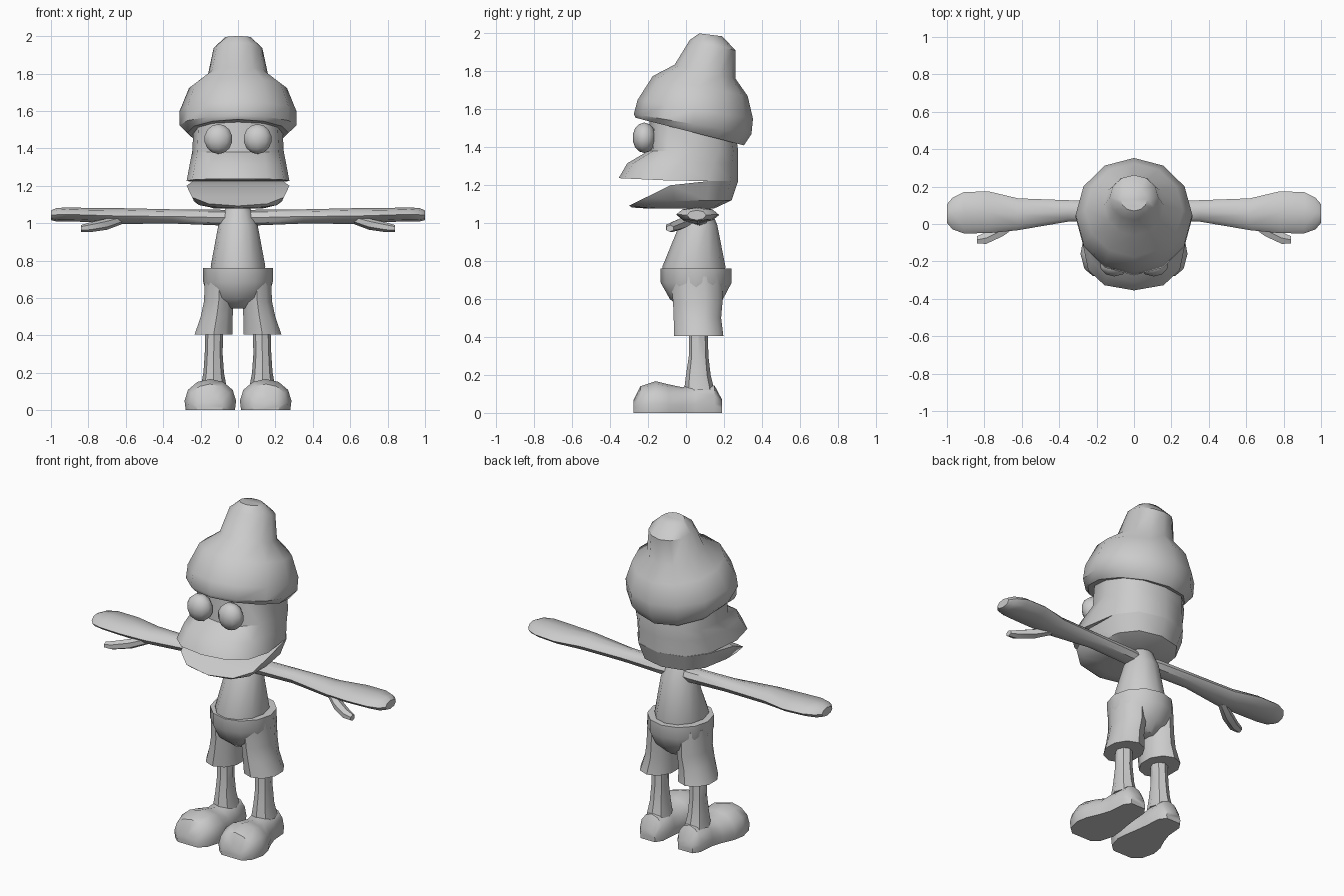
import bpy, bmesh, math
from mathutils import Vector

if "Cube" in bpy.data.objects:
    bpy.data.objects.remove(bpy.data.objects["Cube"])

grey = bpy.data.materials.new("plain grey")
grey.diffuse_color = (0.6, 0.6, 0.6, 1)
grey.use_nodes = True
grey.node_tree.nodes["Principled BSDF"].inputs["Base Color"].default_value = grey.diffuse_color


def finish(ob, mirror=False, angle=42):
    ob.data.materials.append(grey)
    if mirror:
        ob.modifiers.new("Mirror", 'MIRROR')
    bpy.ops.object.select_all(action='DESELECT')
    ob.select_set(True)
    bpy.context.view_layer.objects.active = ob
    bpy.ops.object.shade_smooth_by_angle(angle=math.radians(angle))


def loft(name, rings, mirror=False, angle=42):
    """Skin a list of rings; caps are strips between mirrored ring points."""
    bm = bmesh.new()
    rows = [[bm.verts.new(p) for p in r] for r in rings]
    n = len(rows[0])
    for a, b in zip(rows, rows[1:]):
        for i in range(n):
            j = (i + 1) % n
            bm.faces.new((a[i], a[j], b[j], b[i]))
    for r in (rows[0], rows[-1]):
        bm.faces.new((r[0], r[1], r[n - 1]))
        for i in range(1, n // 2 - 1):
            bm.faces.new((r[i], r[i + 1], r[n - i - 1], r[n - i]))
        h = n // 2
        bm.faces.new((r[h - 1], r[h], r[h + 1]))
    bmesh.ops.recalc_face_normals(bm, faces=bm.faces)
    me = bpy.data.meshes.new(name)
    bm.to_mesh(me)
    bm.free()
    ob = bpy.data.objects.new(name, me)
    bpy.context.collection.objects.link(ob)
    finish(ob, mirror, angle)
    return ob


def ring(c, u, v, n=10):
    c, u, v = Vector(c), Vector(u), Vector(v)
    return [c + u * math.cos(2 * math.pi * i / n) + v * math.sin(2 * math.pi * i / n)
            for i in range(n)]


def level(z, front, back, w, cx=0, n=12):
    """Horizontal oval given its front and back y and half width."""
    return ring((cx, (front + back) / 2, z), (0, (front - back) / 2, 0), (w, 0, 0), n)


def egg(z, front, back, mid, w, slope=0, n=12):
    """Boxy oval, widest at y = mid; z bends by slope ahead of the mouth corner."""
    pts = []
    for i in range(n):
        t = 2 * math.pi * i / n
        s, c = math.sin(t), math.cos(t)
        x = math.copysign(w * abs(s) ** 0.8, s)
        y = mid + ((front if c > 0 else back) - mid) * abs(c) ** 0.8
        pts.append(Vector((x, y, z + slope * min(0, y + 0.035))))
    return pts


# Hat: tilted rings as (front y, front z, back y, back z, half width)
hat = [(-.21, 1.545, .26, 1.425, .22), (-.265, 1.555, .305, 1.41, .27),
       (-.275, 1.575, .345, 1.47, .312), (-.255, 1.65, .353, 1.55, .312),
       (-.175, 1.775, .325, 1.67, .262), (-.06, 1.835, .262, 1.76, .16),
       (.02, 1.965, .262, 1.91, .13), (.07, 2.0, .19, 1.985, .07)]
loft("hat", [ring((0, (yf + yb) / 2, (zf + zb) / 2), (0, (yf - yb) / 2, (zf - zb) / 2),
                  (w, 0, 0), 12) for yf, zf, yb, zb, w in hat])

# Upper head with muzzle, and hinged lower jaw
loft("upper_head", [egg(1.56, -.19, .25, .05, .235), egg(1.38, -.2, .275, .04, .245),
                    egg(1.315, -.31, .275, -.03, .258),
                    egg(1.222, -.355, .275, -.1, .275, -.047)])
loft("lower_jaw", [egg(1.222, -.30, .275, -.08, .275, .49),
                   egg(1.12, -.285, .24, -.06, .235, .15),
                   egg(1.078, -.22, .15, -.03, .13)])

# Eyes
bpy.ops.mesh.primitive_uv_sphere_add(segments=10, ring_count=7, radius=1)
eye = bpy.context.object
eye.name = "eyes"
for v in eye.data.vertices:
    v.co = (.105 + v.co.x * .079, -.22 + v.co.y * .062, 1.45 + v.co.z * .08)
finish(eye, True)

# Torso and neck
loft("torso", [level(.72, -.12, .2, .14), level(.77, -.125, .208, .146),
               level(.99, -.035, .165, .105), level(1.06, 0, .135, .075),
               level(1.11, .02, .115, .05)])

# Arms with mitten hands: (x, y, z, half depth, half height)
arm = [(.03, .07, 1.028, .045, .04), (.1, .07, 1.03, .055, .042), (.35, .07, 1.036, .057, .038),
       (.62, .052, 1.038, .085, .042), (.78, .063, 1.043, .112, .038),
       (.91, .06, 1.047, .11, .037), (.97, .056, 1.045, .085, .036), (1, .056, 1.042, .05, .026)]
loft("arms", [ring((x, y, z), (0, 0, rz), (0, ry, 0), 8) for x, y, z, ry, rz in arm], True)
thumb = [(.62, .02, 1.02, .03, .025), (.70, -.03, .995, .04, .03),
         (.79, -.075, .978, .036, .026), (.84, -.085, .972, .022, .018)]
loft("thumbs", [ring((x, y, z), (0, 0, rz), (0, ry, 0), 6) for x, y, z, ry, rz in thumb], True)

# Shorts: hips plus two flared legs
loft("shorts_hips", [level(.76, -.135, .24, .186), level(.685, -.133, .24, .186),
                     level(.6, -.085, .195, .16), level(.545, -.02, .14, .06)])
loft("shorts_legs", [level(.72, -.08, .19, .08, .1, 10), level(.58, -.068, .192, .083, .103, 10),
                     level(.5, -.065, .185, .09, .114, 10),
                     level(.405, -.062, .197, .107, .13, 10)], True)

# Lower legs
loft("lower_legs", [level(.44, .015, .115, .047, .127, 8), level(.3, .015, .118, .048, .13, 8),
                    level(.2, 0, .13, .055, .13, 8), level(.12, -.01, .15, .07, .13, 8)], True)

# Shoes: sections along y, flattened onto the ground: (y, x, half width, top z)
shoe = [(.19, .128, .05, .07), (.15, .128, .08, .145), (.05, .128, .088, .155),
        (-.02, .135, .105, .135), (-.09, .145, .128, .15), (-.16, .148, .138, .167),
        (-.24, .15, .115, .14), (-.278, .15, .07, .065)]
sections = []
for y, x, w, top in shoe:
    pts = ring((x, y, top * .3), (0, 0, top * .7), (w, 0, 0), 12)
    for p in pts:
        if p.z < top * .25:      # wide flat sole
            p.z = 0
            p.x = x + (p.x - x) * 1.1
    sections.append(pts)
loft("shoes", sections, True)
